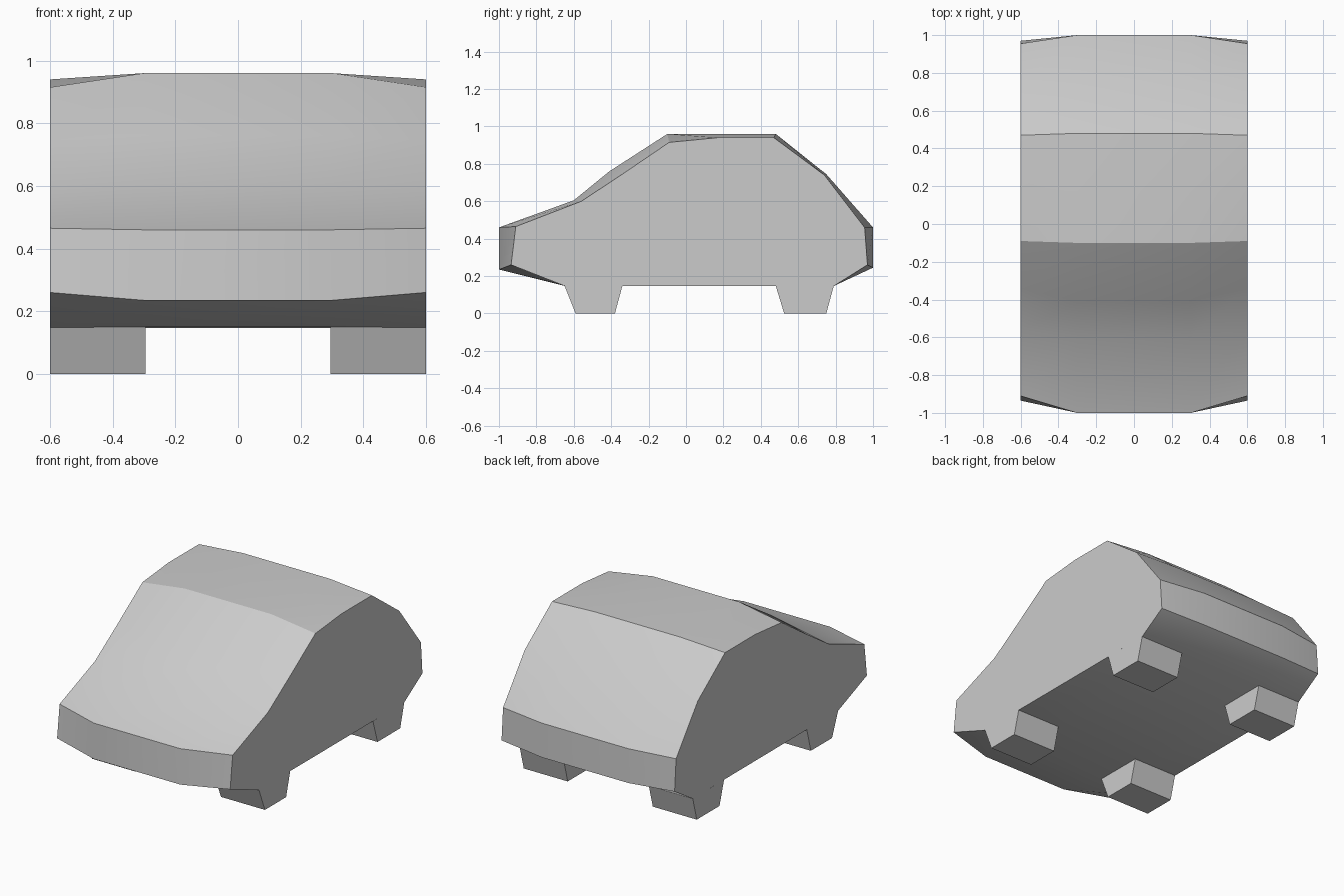
import bpy, bmesh
from math import radians

if "Cube" in bpy.data.objects:
    bpy.data.objects.remove(bpy.data.objects["Cube"])


def loft(name, sections, cap_top=None):
    """Skin matching (x, [(y, z)...]) sections; cap_top is an edge index left open."""
    bm = bmesh.new()
    rings = [[bm.verts.new((x, y, z)) for y, z in prof] for x, prof in sections]
    n = len(rings[0])
    for a, b in zip(rings, rings[1:]):
        for i in range(n):
            if i != cap_top:
                j = (i + 1) % n
                bm.faces.new((a[i], a[j], b[j], b[i]))
    bm.faces.new(rings[0])
    bm.faces.new(rings[-1])
    bmesh.ops.recalc_face_normals(bm, faces=bm.faces)
    mesh = bpy.data.meshes.new(name)
    bm.to_mesh(mesh)
    bm.free()
    obj = bpy.data.objects.new(name, mesh)
    bpy.context.collection.objects.link(obj)
    return obj


# Body side profiles, from front lip over the roof to the rear lip
centre = [(-0.65, 0.15), (-1.0, 0.235), (-1.0, 0.46), (-0.60, 0.605),
          (-0.41, 0.76), (-0.10, 0.96), (0.17, 0.96), (0.48, 0.96),
          (0.75, 0.745), (1.0, 0.46), (1.0, 0.245), (0.79, 0.147)]
side = [(-0.65, 0.148), (-0.935, 0.26), (-0.91, 0.465), (-0.56, 0.60),
        (-0.34, 0.745), (-0.09, 0.915), (0.17, 0.94), (0.47, 0.94),
        (0.74, 0.74), (0.955, 0.46), (0.97, 0.26), (0.79, 0.147)]
body = loft("car_body", [(-0.6, side), (-0.3, centre), (0.3, centre), (0.6, side)])

# Tapered wheel blocks, open where they meet the floor
front = [(-0.34, 0.148), (-0.38, 0), (-0.59, 0), (-0.65, 0.149)]
rear = [(0.79, 0.147), (0.75, 0), (0.525, 0), (0.48, 0.147)]
for label, prof in (("front", front), ("rear", rear)):
    for side_name, s in (("left", -1), ("right", 1)):
        loft(f"{label}_{side_name}_wheel", [(0.295 * s, prof), (0.6 * s, prof)], cap_top=3)

# Soften only the shallow creases of the body
bpy.context.view_layer.objects.active = body
body.select_set(True)
bpy.ops.object.shade_smooth_by_angle(angle=radians(30))
